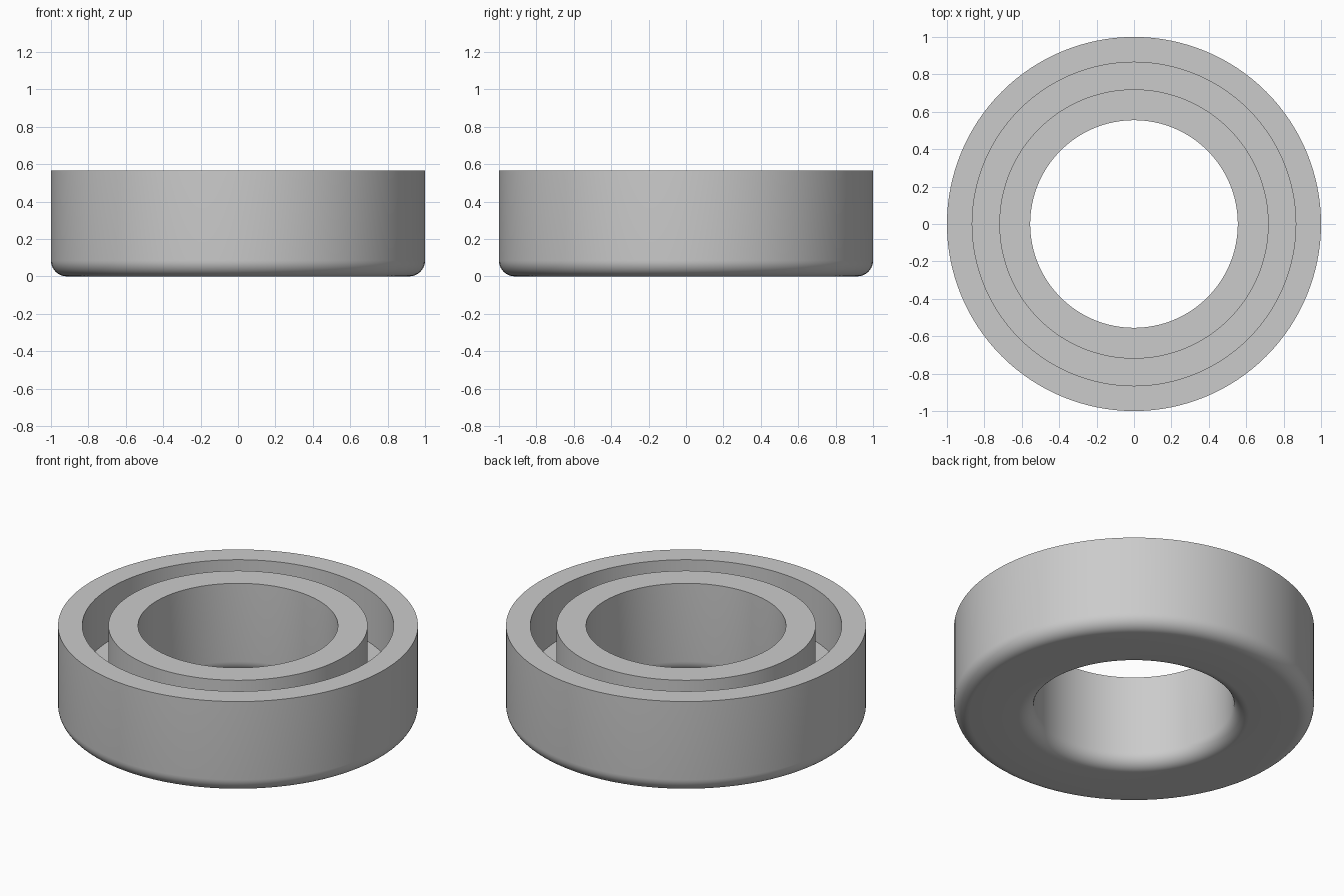
import bpy, bmesh, math

cube = bpy.data.objects.get("Cube")
if cube:
    bpy.data.objects.remove(cube, do_unlink=True)

SEGMENTS = 128
HEIGHT, FLOOR = 0.565, 0.245
BORE, INNER_WALL, OUTER_WALL, RIM = 0.555, 0.72, 0.865, 1.0
FILLET = 0.085

grey = bpy.data.materials.new("plain grey")
grey.use_nodes = True
colour = (0.6, 0.6, 0.6, 1)
grey.diffuse_color = colour
grey.node_tree.nodes["Principled BSDF"].inputs["Base Color"].default_value = colour


def fillet(cx, start, end, steps=10):
    """Quarter arc of the rounded bottom edge, in degrees."""
    angles = [math.radians(start + (end - start) * i / steps) for i in range(steps + 1)]
    return [(cx + FILLET * math.cos(a), FILLET + FILLET * math.sin(a)) for a in angles]


# Cross-section: top of the rims, groove, and rounded bottom edges
profile = [(BORE, HEIGHT), (INNER_WALL, HEIGHT), (INNER_WALL, FLOOR),
           (OUTER_WALL, FLOOR), (OUTER_WALL, HEIGHT), (RIM, HEIGHT)]
profile += fillet(RIM - FILLET, 0, -90)
profile += fillet(BORE + FILLET, 270, 180)

# Revolve the closed section around the z axis
bm = bmesh.new()
verts = [bm.verts.new((r, 0, z)) for r, z in profile]
edges = [bm.edges.new((v, verts[(i + 1) % len(verts)])) for i, v in enumerate(verts)]
bmesh.ops.spin(bm, geom=verts + edges, cent=(0, 0, 0), axis=(0, 0, 1),
               angle=math.tau, steps=SEGMENTS, use_merge=True)
bmesh.ops.remove_doubles(bm, verts=bm.verts, dist=0.0001)
bmesh.ops.recalc_face_normals(bm, faces=bm.faces)
mesh = bpy.data.meshes.new("grooved_ring")
bm.to_mesh(mesh)
bm.free()
mesh.materials.append(grey)

ring = bpy.data.objects.new("grooved_ring", mesh)
bpy.context.collection.objects.link(ring)
bpy.ops.object.select_all(action="DESELECT")
ring.select_set(True)
bpy.context.view_layer.objects.active = ring
bpy.ops.object.shade_smooth_by_angle(angle=math.radians(30))
